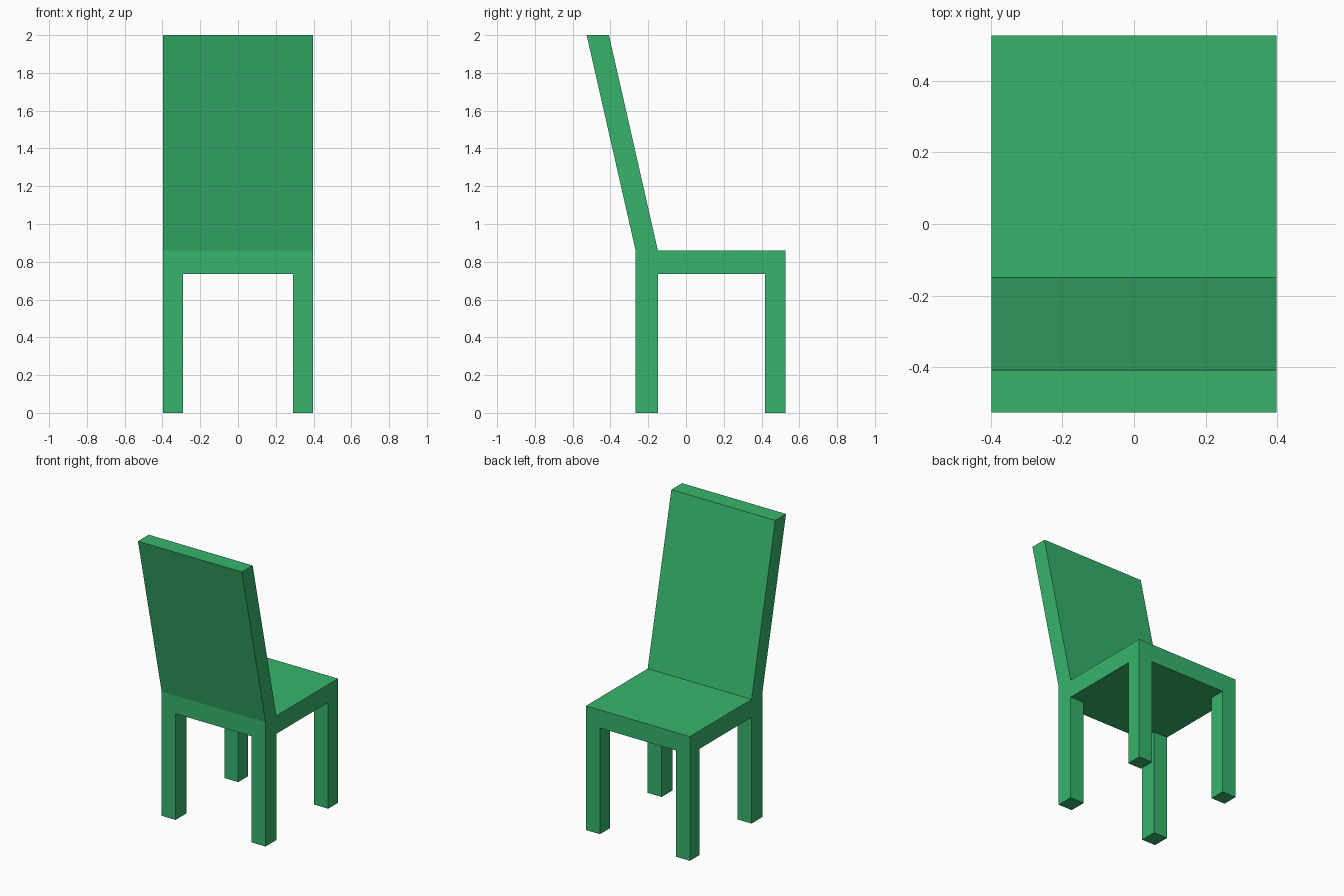
import bpy
import bmesh

if "Cube" in bpy.data.objects:
    bpy.data.objects.remove(bpy.data.objects["Cube"])

# Grid lines of the seat: the outer bands are the leg thicknesses
XS = [-0.398, -0.291, 0.291, 0.398]
YS = [-0.267, -0.149, 0.418, 0.526]
Z_UNDER, Z_SEAT, Z_TOP = 0.735, 0.86, 2.0
LEAN = -0.259          # how far the backrest leans backwards

green = bpy.data.materials.new("green")
green.diffuse_color = (0.038, 0.456, 0.150, 1)
green.use_nodes = True
green.node_tree.nodes["Principled BSDF"].inputs["Base Color"].default_value = green.diffuse_color

bm = bmesh.new()


def extrude(faces, offset):
    """Extrude faces, move the new cap, and remove the old faces."""
    new = bmesh.ops.extrude_face_region(bm, geom=faces)["geom"]
    verts = [g for g in new if isinstance(g, bmesh.types.BMVert)]
    bmesh.ops.translate(bm, verts=verts, vec=offset)
    bmesh.ops.delete(bm, geom=[f for f in faces if f.is_valid], context='FACES_ONLY')


def seat_cells(z, test):
    """Horizontal seat faces at height z whose centre passes the test."""
    bm.normal_update()
    return [f for f in bm.faces if abs(f.normal.z) > 0.9
            and all(abs(v.co.z - z) < 1e-4 for v in f.verts)
            and test(f.calc_center_median())]


# Seat: a 3 x 3 slab
layers = [[[bm.verts.new((x, y, z)) for x in XS] for y in YS]
          for z in (Z_UNDER, Z_SEAT)]
low, high = layers
for j in range(3):
    for i in range(3):
        bm.faces.new((low[j][i], low[j + 1][i], low[j + 1][i + 1], low[j][i + 1]))
        bm.faces.new((high[j][i], high[j][i + 1], high[j + 1][i + 1], high[j + 1][i]))
for k in range(3):
    for j in (0, 3):
        bm.faces.new((low[j][k], low[j][k + 1], high[j][k + 1], high[j][k]))
    for i in (0, 3):
        bm.faces.new((low[k][i], low[k + 1][i], high[k + 1][i], high[k][i]))
bmesh.ops.recalc_face_normals(bm, faces=bm.faces[:])

# Legs: the four corner cells pulled down to the ground
for sx in (-1, 1):
    for back in (True, False):
        cell = seat_cells(Z_UNDER, lambda c: c.x * sx > XS[2]
                          and (c.y < YS[1] if back else c.y > YS[2]))
        extrude(cell, (0, 0, -Z_UNDER))

# Backrest: the rear row of cells pulled up and leaning back
extrude(seat_cells(Z_SEAT, lambda c: c.y < YS[1]), (0, LEAN, Z_TOP - Z_SEAT))

bmesh.ops.recalc_face_normals(bm, faces=bm.faces[:])
mesh = bpy.data.meshes.new("chair")
bm.to_mesh(mesh)
bm.free()
mesh.materials.append(green)
bpy.context.collection.objects.link(bpy.data.objects.new("chair", mesh))
